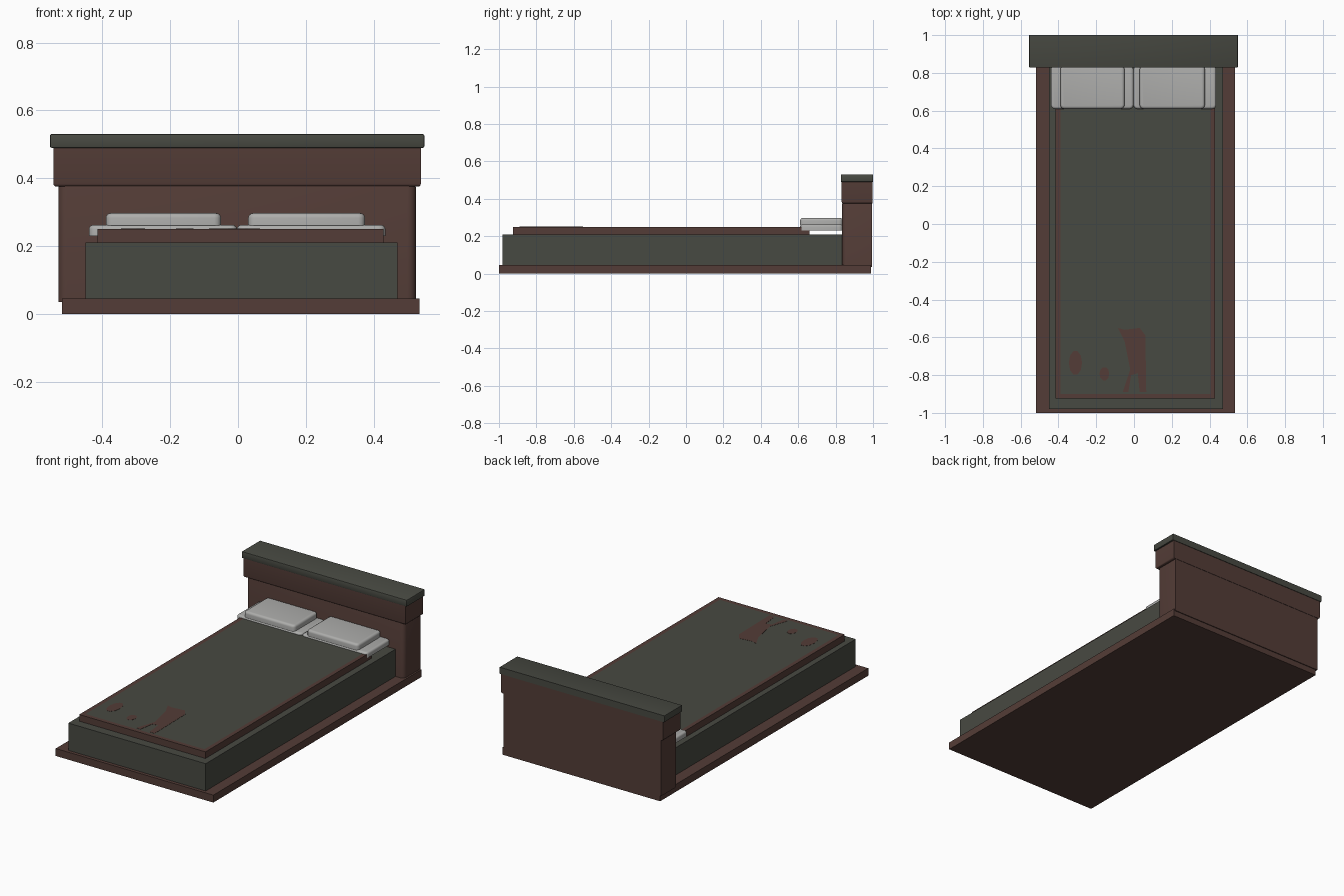
import bpy, bmesh, math
from mathutils import Vector

if "Cube" in bpy.data.objects:
    bpy.data.objects.remove(bpy.data.objects["Cube"], do_unlink=True)


def material(name, rgb):
    mat = bpy.data.materials.new(name)
    mat.use_nodes = True
    mat.diffuse_color = (*rgb, 1)
    mat.node_tree.nodes["Principled BSDF"].inputs["Base Color"].default_value = (*rgb, 1)
    return mat


BROWN = material("reddish brown", (0.088, 0.046, 0.038))
GREEN = material("dark grey green", (0.064, 0.067, 0.054))
LINEN = material("pale grey linen", (0.42, 0.42, 0.41))


def finish(name, bm, mats, smooth=False):
    bmesh.ops.recalc_face_normals(bm, faces=bm.faces)
    mesh = bpy.data.meshes.new(name)
    bm.to_mesh(mesh)
    bm.free()
    for mat in mats:
        mesh.materials.append(mat)
    obj = bpy.data.objects.new(name, mesh)
    bpy.context.collection.objects.link(obj)
    if smooth:
        bpy.ops.object.select_all(action="DESELECT")
        obj.select_set(True)
        bpy.context.view_layer.objects.active = obj
        bpy.ops.object.shade_smooth_by_angle(angle=math.radians(40))
    return obj


def box_mesh(x, y, z):
    """Box from three (low, high) ranges."""
    bm = bmesh.new()
    bmesh.ops.create_cube(bm, size=1)
    for v in bm.verts:
        v.co = Vector([(a + b) / 2 + c * (b - a) for (a, b), c in zip((x, y, z), v.co)])
    return bm


def round_edges(bm, size, rule, segments=3):
    """Bevel the edges whose midpoint and direction satisfy the rule."""
    edges = []
    for e in bm.edges:
        a, b = e.verts
        if rule((a.co + b.co) / 2, (b.co - a.co).normalized()):
            edges.append(e)
    bmesh.ops.bevel(bm, geom=edges, offset=size, segments=segments,
                    profile=0.5, affect="EDGES")


# Floor plinth and mattress box
finish("base_plinth", box_mesh((-0.52, 0.535), (-1, 0.99), (0, 0.045)), [BROWN])
finish("mattress", box_mesh((-0.45, 0.47), (-0.98, 0.84), (0.045, 0.21)), [GREEN])

# Blanket with a brown border and an inset green panel
bm = box_mesh((-0.415, 0.43), (-0.925, 0.66), (0.21, 0.25))
bm.faces.ensure_lookup_table()
top = max(bm.faces, key=lambda f: f.calc_center_median().z)
bmesh.ops.inset_region(bm, faces=[top], thickness=0.035)
top.material_index = 1
finish("blanket", bm, [BROWN, GREEN])


# Blotches lying on the blanket
def blotch(name, points):
    bm = bmesh.new()
    low = bm.faces.new([bm.verts.new((px, py, 0.2495)) for px, py in points])
    out = bmesh.ops.extrude_face_region(bm, geom=[low])
    for v in out["geom"]:
        if isinstance(v, bmesh.types.BMVert):
            v.co.z += 0.0015
    finish(name, bm, [BROWN])


def oval(cx, cy, rx, ry):
    turns = [i * math.tau / 10 for i in range(10)]
    return [(cx + rx * math.cos(t), cy + ry * math.sin(t)) for t in turns]


blotch("blotch_left", oval(-0.31, -0.735, 0.035, 0.065))
blotch("blotch_small", oval(-0.157, -0.793, 0.026, 0.036))
blotch("blotch_large", [
    (-0.085, -0.55), (-0.05, -0.56), (0.03, -0.55), (0.06, -0.59), (0.065, -0.89),
    (0.03, -0.89), (0.02, -0.79), (-0.015, -0.8), (-0.03, -0.89), (-0.06, -0.89),
    (-0.02, -0.77), (-0.05, -0.62)])


# Two layers of pillows
def pillow(name, x, z, size):
    bm = box_mesh(x, (0.61, 0.838), z)
    round_edges(bm, 0.02, lambda m, d: abs(d.z) > 0.9)
    top_z = max(v.co.z for v in bm.verts)
    round_edges(bm, size, lambda m, d: m.z > top_z - 0.001, 4)
    finish(name, bm, [LINEN], True)


for side, lower, upper in (("right", (-0.44, -0.003), (-0.39, -0.05)),
                           ("left", (-0.003, 0.435), (0.03, 0.375))):
    pillow("lower_pillow_" + side, lower, (0.23, 0.262), 0.012)
    pillow("upper_pillow_" + side, upper, (0.26, 0.297), 0.014)

# Headboard panel with rounded front uprights
bm = box_mesh((-0.53, 0.525), (0.835, 0.995), (0.035, 0.385))
round_edges(bm, 0.025, lambda m, d: m.y < 0.84 and abs(d.z) > 0.9, 4)
round_edges(bm, 0.012, lambda m, d: m.z > 0.38 and m.y < 0.99)
finish("headboard_panel", bm, [BROWN], True)

# Wider moulding, softened beneath its front and ends
bm = box_mesh((-0.545, 0.54), (0.832, 0.997), (0.375, 0.492))
round_edges(bm, 0.01, lambda m, d: m.z < 0.38 and m.y < 0.99)
finish("headboard_moulding", bm, [BROWN], True)

# Capping shelf
bm = box_mesh((-0.555, 0.55), (0.828, 1), (0.49, 0.53))
round_edges(bm, 0.004, lambda m, d: m.y < 0.99, 2)
finish("headboard_cap", bm, [GREEN], True)
